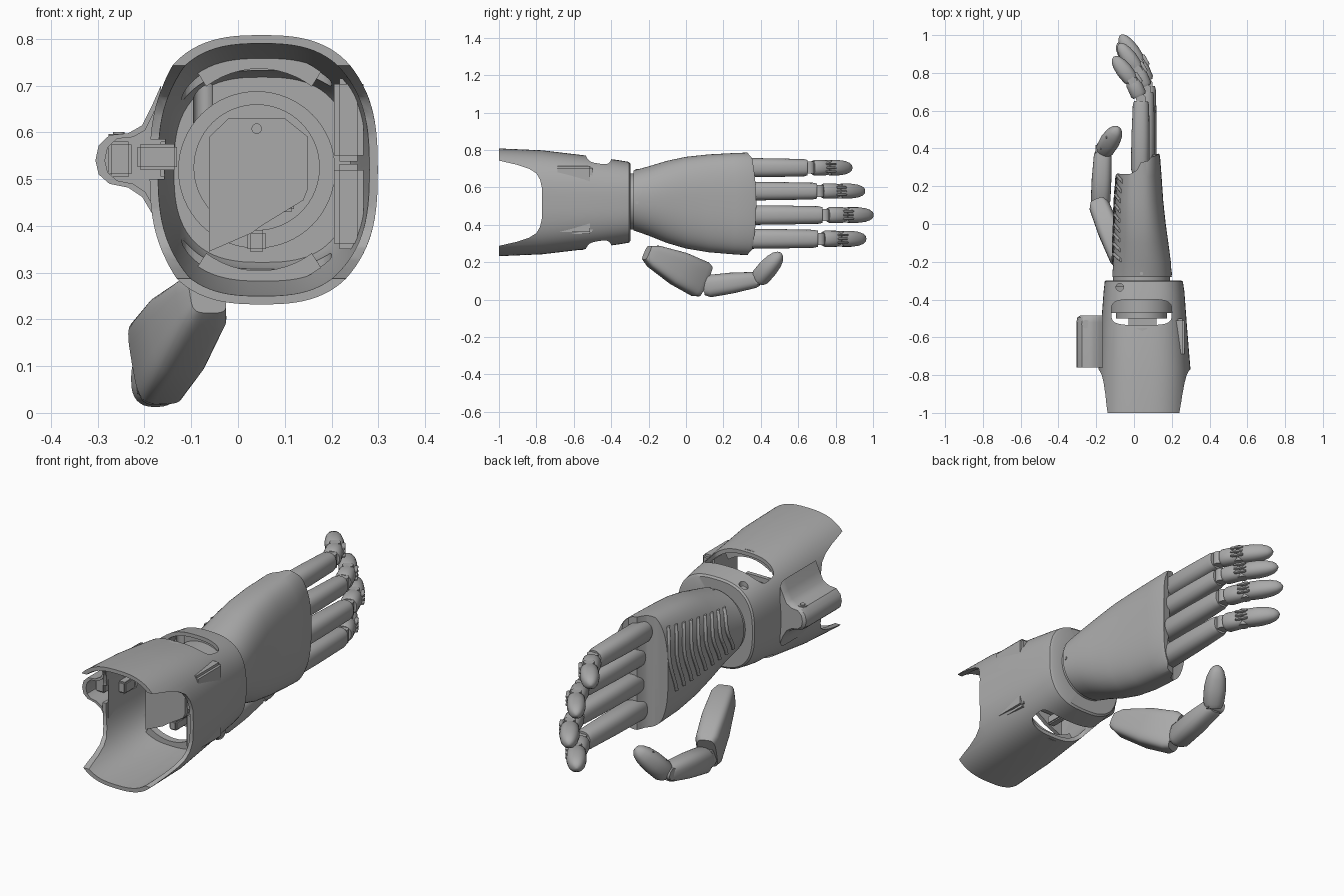
import bpy, bmesh, math
from mathutils import Vector

if "Cube" in bpy.data.objects:
    bpy.data.objects.remove(bpy.data.objects["Cube"])

grey = bpy.data.materials.new("satin_grey")
grey.use_nodes = True
grey.diffuse_color = (0.4, 0.4, 0.4, 1)
grey.node_tree.nodes["Principled BSDF"].inputs["Base Color"].default_value = (0.4, 0.4, 0.4, 1)

X, Y, Z = Vector((1, 0, 0)), Vector((0, 1, 0)), Vector((0, 0, 1))


def finish(ob, angle=35):
    bpy.ops.object.select_all(action='DESELECT')
    ob.select_set(True)
    bpy.context.view_layer.objects.active = ob
    bpy.ops.object.shade_smooth_by_angle(angle=math.radians(angle))
    return ob


def from_bmesh(name, bm):
    bmesh.ops.recalc_face_normals(bm, faces=bm.faces)
    me = bpy.data.meshes.new(name)
    bm.to_mesh(me)
    bm.free()
    me.materials.append(grey)
    ob = bpy.data.objects.new(name, me)
    bpy.context.collection.objects.link(ob)
    return finish(ob)


def ring(c, u, v, e=2.0, n=48):
    """Superellipse ring around c with half axes u and v."""
    pts = []
    for i in range(n):
        a = 2 * math.pi * i / n
        co, si = math.cos(a), math.sin(a)
        pts.append(Vector(c) + u * math.copysign(abs(co) ** (2 / e), co)
                   + v * math.copysign(abs(si) ** (2 / e), si))
    return pts


def loft(name, rings, loop=False):
    bm = bmesh.new()
    rows = [[bm.verts.new(p) for p in r] for r in rings]
    n = len(rows[0])
    pairs = list(zip(rows, rows[1:])) + ([(rows[-1], rows[0])] if loop else [])
    for a, b in pairs:
        for i in range(n):
            bm.faces.new((a[i], a[(i + 1) % n], b[(i + 1) % n], b[i]))
    if not loop:
        bm.faces.new(rows[0])
        bm.faces.new(rows[-1])
    return from_bmesh(name, bm)


def prism(name, pts, axis, lo, hi):
    """Extrude 2D points along an axis (the other two axes keep their order)."""
    def place(p, h):
        q = list(p)
        q.insert(axis, h)
        return Vector(q)
    return loft(name, [[place(p, h) for p in pts] for h in (lo, hi)])


def segment(name, p0, p1, profile, e=2.3, n=32, ref=Z):
    """Limb piece from p0 to p1; profile rows are (t, half width, half height)."""
    p0, p1 = Vector(p0), Vector(p1)
    d = (p1 - p0).normalized()
    u = d.cross(ref).normalized()
    v = u.cross(d)
    return loft(name, [ring(p0.lerp(p1, t), u * a, v * b, e, n) for t, a, b in profile])


def rod(name, p0, p1, r, n=32):
    ref = X if abs((Vector(p1) - Vector(p0)).normalized().z) > 0.9 else Z
    return segment(name, p0, p1, [(0, r, r), (1, r, r)], 2, n, ref)


def box(name, lo, hi, bevel=0.006):
    bm = bmesh.new()
    bmesh.ops.create_cube(bm, size=1)
    for v in bm.verts:
        v.co = Vector((l + (h - l) * (c + 0.5) for l, h, c in zip(lo, hi, v.co)))
    bmesh.ops.bevel(bm, geom=bm.edges[:], offset=bevel, segments=2, affect='EDGES')
    return from_bmesh(name, bm)


def cut(ob, cutters):
    for c in cutters:
        c.hide_render = True
        m = ob.modifiers.new("cut", 'BOOLEAN')
        m.operation, m.solver, m.object = 'DIFFERENCE', 'EXACT', c
        bpy.context.view_layer.objects.active = ob
        bpy.ops.object.modifier_apply(modifier=m.name)
        bpy.data.objects.remove(c)
    return finish(ob)


# Forearm cuff: outer wall, closed wrist end with a hole, inner wall
cuff_rows = [(-1, .05, .246, .288), (-.77, .055, .244, .278), (-.55, .053, .228, .252),
             (-.36, .053, .214, .225), (-.305, .052, .207, .216)]


def cuff_ring(y, cx, a, b, e=2.7):
    return ring((cx, y, .52), X * a, Z * b, e, 96)


outer = [cuff_ring(*r) for r in cuff_rows]
inner = [cuff_ring(y if y < -.35 else y - .03, cx, a - .018, b - .018)
         for y, cx, a, b in reversed(cuff_rows)]
hub = [cuff_ring(-.298, .05, .198, .207), cuff_ring(-.298, .04, .13, .13, 2),
       cuff_ring(-.335, .04, .13, .13, 2)]
cuff = loft("forearm_cuff", outer + hub + inner, loop=True)
half = [(-1.1, .235), (-1, .228), (-.9, .205), (-.84, .185), (-.8, .16), (-.78, .125), (-.77, .08)]
notch = prism("side_notch", [(y, .515 + h) for y, h in half]
              + [(y, .515 - h) for y, h in reversed(half)], 0, -1, 1)
slot_pts = [(p.x, p.y) for p in ring((.04, -.467, 0), X * .16, Y * .068, 4, 40)]
slot = prism("slot_cutter", slot_pts, 2, 0, 1)
pod_hole = box("pod_hole", (-.3, -.9, .5), (-.12, -.55, .585))
pin_hole = rod("pin_hole", (-.075, -.335, .55), (-.075, -.335, .9), .02)
cut(cuff, [notch, slot, pod_hole, pin_hole])

# Hollow side pod with flared root
pod_out = [(-.165, .70), (-.185, .655), (-.205, .615), (-.235, .598), (-.275, .594), (-.298, .572),
           (-.305, .54), (-.298, .51), (-.275, .49), (-.235, .482), (-.205, .462), (-.18, .42), (-.165, .38)]
pod_mid = Vector((-.16, .54))
pod_in = [tuple(Vector(p).lerp(pod_mid, .14)) for p in pod_out]


def pod_ring(y, pts, k=1.0):
    return [Vector((-.17 + (x + .17) * k, y, .54 + (z - .54) * k)) for x, z in pts]


loft("side_pod", [pod_ring(-.555, pod_in), pod_ring(-.76, pod_in), pod_ring(-.76, pod_out),
                  pod_ring(-.52, pod_out), pod_ring(-.495, pod_out, .96), pod_ring(-.485, pod_out, .86)])
box("pod_connector", (-.278, -.70, .505), (-.228, -.56, .58))
box("pod_latch", (-.215, -.68, .52), (-.13, -.6, .575))

# Screws on cuff and pod
for name, x, y, z in (("pod_screw", -.255, -.53, .597), ("cuff_screw", .235, -.555, .69)):
    rod(name + "_rim", (x, y, z - .04), (x, y, z), .022)
    rod(name + "_head", (x, y, z - .03), (x, y, z + .004), .012)

# Drive unit inside the cuff
rod("wrist_flange", (.04, -.47, .52), (.04, -.33, .52), .168, 64)
rod("drive_ring", (.04, -.5, .525), (.04, -.46, .525), .135, 64)
prism("circuit_plate", [(-.062, .345), (.03, .385), (.05, .4), (.14, .455), (.15, .48), (.15, .59),
                        (.1, .63), (-.02, .63), (-.062, .59)], 1, -.62, -.6)
box("drive_block", (-.03, -.6, .43), (.12, -.49, .61))
rod("plate_boss", (.04, -.63, .608), (.04, -.6, .608), .011)
box("cable_clip", (.02, -.56, .345), (.06, -.47, .39))
for side, z0, z1 in (("lower", .35, .532), ("upper", .538, .715)):
    box(side + "_battery", (.205, -.7, z0), (.268, -.5, z1), .012)
for side, s in (("top", 1), ("bottom", -1)):
    arc = [(.045 + r * math.sin(a), .52 + s * r * 1.08 * math.cos(a))
           for r, order in ((.235, 1), (.2, -1)) for a in [order * (-.6 + .1 * i) for i in range(13)]]
    prism(side + "_retainer", arc, 1, -.585, -.55)

# Wrist neck and pivot pins
rod("wrist_neck", (.04, -.335, .525), (.04, -.24, .525), .15, 64)

# Hand shell: rows are y, x range, z range, squareness
hand_rows = [(-.28, -.115, .2, .37, .69, 2.1), (-.2, -.11, .195, .342, .712, 2.2),
             (-.1, -.108, .182, .302, .742, 2.3), (0, -.104, .168, .273, .763, 2.5),
             (.12, -.1, .155, .253, .776, 2.6), (.25, -.09, .145, .242, .783, 2.7),
             (.33, -.085, .138, .237, .786, 2.8), (.347, -.08, .132, .243, .78, 2.8)]


def hand_ring(y, x0, x1, z0, z1, e):
    pts = ring(((x0 + x1) / 2, y, (z0 + z1) / 2), X * (x1 - x0) / 2, Z * (z1 - z0) / 2, e, 80)
    for p in pts:  # distal edge bows forward
        p.y += max(0, (y - .12) / .22) * .028 * (1 - ((p.z - .51) / .28) ** 2)
    return pts


hand = loft("hand_shell", [hand_ring(*r) for r in hand_rows])
finger_bay = prism("finger_bay", [(-.3, .27), (-.02, .265), (.015, .285), (.035, .325), (.075, .335),
                                  (.095, .36), (.095, .6), (-.3, .6)], 2, 0, 1)
cut(hand, [finger_bay])
rod("wrist_side_pin", (.15, -.262, .52), (.202, -.262, .52), .009, 16)
rod("wrist_top_pin", (.04, -.262, .62), (.04, -.262, .697), .009, 16)

# Palm grip ribs following the palm surface
def palm_x(y, z):
    for a, b in zip(hand_rows, hand_rows[1:]):
        if a[0] <= y <= b[0]:
            t = (y - a[0]) / (b[0] - a[0])
            _, x0, x1, z0, z1, e = [p + (q - p) * t for p, q in zip(a, b)]
            k = min(1, abs((z - (z0 + z1) / 2) / ((z1 - z0) / 2)))
            return (x0 + x1) / 2 - (x1 - x0) / 2 * (1 - k ** e) ** (1 / e)


for i in range(9):
    y = -.19 + .052 * i
    top = .665 + .008 * i
    path = [(y + .03 * math.sin(4 * t), top - (.2 + .014 * i) * t) for t in [j / 9 for j in range(10)]]
    loft(f"palm_rib_{i + 1}", [ring((palm_x(a, z), a, z), X * .009, Y * .011, 2, 10) for a, z in path])

# Fingers: height, base x, knuckle y, tip y, thickness scale
tip_shape = [(0, .75, .8), (.12, .95, 1), (.45, 1, 1), (.7, .87, .88), (.86, .66, .68), (.95, .42, .43), (1, .1, .1)]
fingers = [("index", .705, .032, .65, .885, .98), ("middle", .58, .06, .7, .955, .95),
           ("ring", .452, .068, .73, 1.0, 1.0), ("little", .325, .055, .705, .96, 1.02)]
for name, z, x, yk, yt, s in fingers:
    knuckle = Vector((x + .005, yk + .012, z))
    tip = Vector((x - .14, yt, z))
    mid = knuckle.lerp(tip, .42) + Vector((.016, 0, 0))
    segment(name + "_proximal", (x, .27, z), (x + .005, yk, z),
            [(0, .042 * s, .046 * s), (.06, .05 * s, .053 * s), (.5, .049 * s, .051 * s),
             (.95, .044 * s, .047 * s), (1, .038 * s, .042 * s)], 2.4)
    rod(name + "_knuckle_hinge", knuckle - Z * .032, knuckle + Z * .032, .026)
    segment(name + "_middle", knuckle + Vector((-.008, .014, 0)), mid,
            [(0, .036 * s, .036 * s), (.15, .043 * s, .043 * s), (.85, .042 * s, .042 * s), (1, .036, .037)])
    rod(name + "_tip_hinge", mid - Z * .041 * s, mid + Z * .041 * s, .024)
    segment(name + "_tip", mid, tip, [(t, .044 * s * a, .042 * s * b) for t, a, b in tip_shape])
    # Linkage tabs over the tip joint
    d = (tip - knuckle).normalized()
    out = d.cross(Z).normalized() * .038 * s
    for k in (-1, 0, 1):
        c = mid + out + Z * .02 * k
        segment(f"{name}_link_{k + 2}", c - d * .03, c + d * .03,
                [(0, .006, .004), (.1, .009, .006), (.9, .009, .006), (1, .006, .004)], 3, 12)

# Thumb: boxy base, middle piece and upturned tip
segment("thumb_base", (-.065, -.21, .25), (-.185, .1, .097),
        [(0, .04, .04), (.12, .054, .062), (.55, .06, .092), (.92, .056, .099), (1, .042, .088)], 4, 40)
rod("thumb_hinge", (-.215, .105, .08), (-.14, .105, .08), .04)
segment("thumb_middle", (-.178, .095, .068), (-.165, .39, .108),
        [(0, .04, .045), (.1, .052, .06), (.5, .052, .056), (.93, .046, .043), (1, .036, .034)], 2.6)
rod("thumb_tip_hinge", (-.205, .39, .11), (-.12, .39, .11), .028)
segment("thumb_tip", (-.16, .385, .105), (-.085, .508, .248),
        [(t, .052 * a, .05 * b) for t, a, b in tip_shape])
for i in range(3):
    c = Vector((-.155 + .015 * i, .40 + .03 * i, .17 + .028 * i))
    rod(f"thumb_grip_{i + 1}", c - X * .022, c + X * .022, .007, 12)
